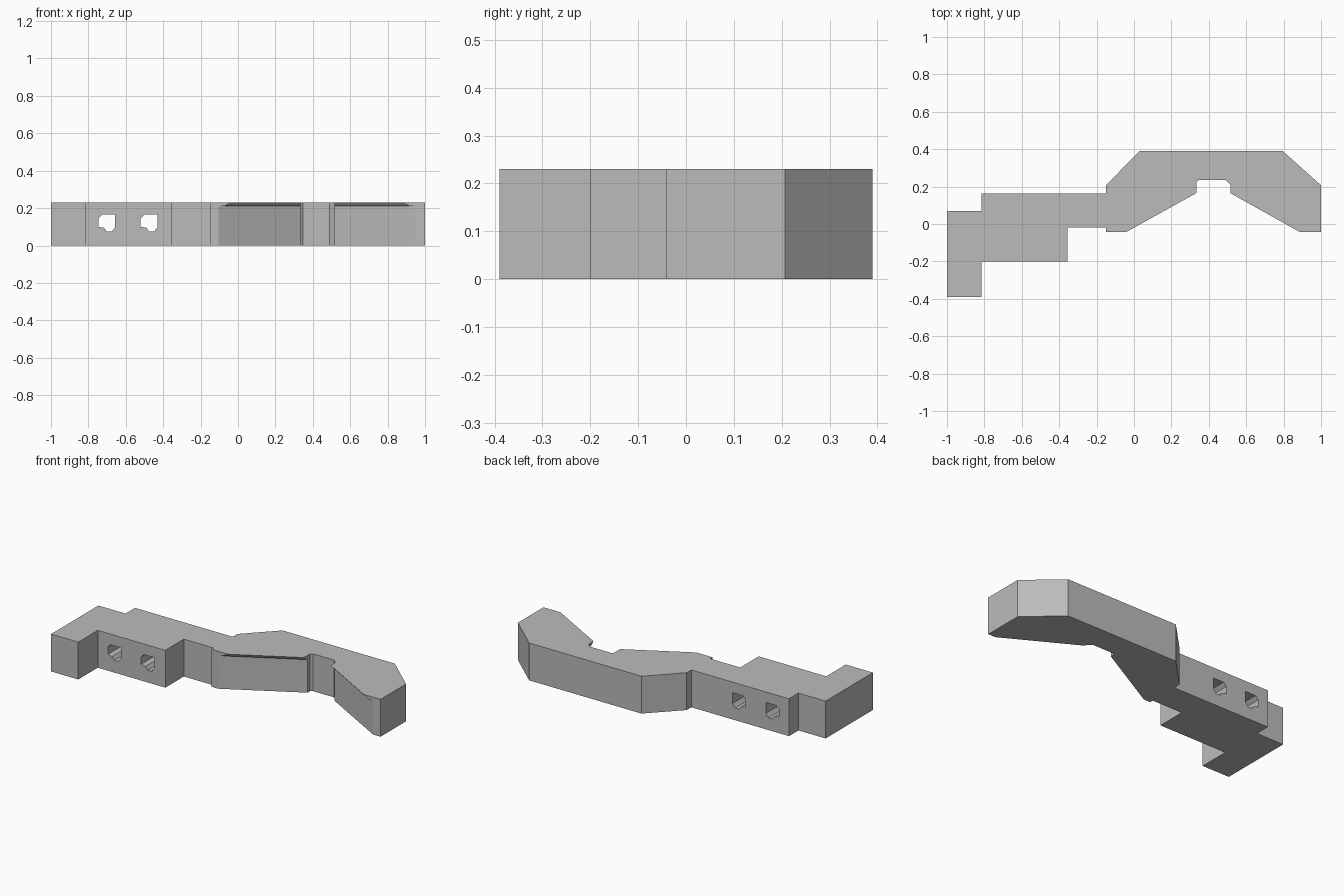
import bpy
import bmesh

cube = bpy.data.objects.get("Cube")
if cube:
    bpy.data.objects.remove(cube, do_unlink=True)

grey = bpy.data.materials.new("plain grey")
grey.use_nodes = True
colour = (0.5, 0.5, 0.5, 1)
grey.diffuse_color = colour
grey.node_tree.nodes["Principled BSDF"].inputs["Base Color"].default_value = colour

HEIGHT = 0.23
SLOPE = 0.555


def outline(undercut):
    """Plan of the bracket; undercut slides the two jaw faces back."""
    rise = undercut * SLOPE
    arm_front = [(-1, -.39), (-.815, -.39), (-.815, -.2), (-.355, -.2),
                 (-.355, -.02), (-.15, -.02), (-.15, -.042)]
    jaw = [(-.04 - undercut, -.042), (.333, .165 + rise), (.333, .225),
           (.347, .235), (.49, .235), (.515, .21), (.515, .165 + rise),
           (.885 + undercut, -.042)]
    back = [(1, -.042), (1, .207), (.795, .39), (.03, .39), (-.15, .207),
            (-.15, .162), (-.815, .162), (-.815, .07), (-1, .07)]
    return arm_front + jaw + back


def loft(name, rings):
    """Skin a closed solid through equal rings of 3D points."""
    bm = bmesh.new()
    loops = [[bm.verts.new(p) for p in ring] for ring in rings]
    n = len(loops[0])
    for low, high in zip(loops, loops[1:]):
        for i in range(n):
            j = (i + 1) % n
            bm.faces.new((low[i], low[j], high[j], high[i]))
    bm.faces.new(loops[0][::-1])
    bm.faces.new(loops[-1])
    bmesh.ops.remove_doubles(bm, verts=bm.verts[:], dist=0.0005)
    bmesh.ops.dissolve_limit(bm, angle_limit=0.005, verts=bm.verts[:], edges=bm.edges[:])
    bmesh.ops.recalc_face_normals(bm, faces=bm.faces[:])
    mesh = bpy.data.meshes.new(name)
    bm.to_mesh(mesh)
    bm.free()
    mesh.materials.append(grey)
    obj = bpy.data.objects.new(name, mesh)
    bpy.context.collection.objects.link(obj)
    return obj


# Bracket body, with a thin overhanging lip along the top of the jaw
levels = [(0, .065), (.21, .065), (.21, .035), (HEIGHT, 0)]
body = loft("jaw_bracket", [[(x, y, z) for x, y in outline(cut)] for z, cut in levels])

# Two bolt holes running front to back through the arm
hole = [(-.045, -.02), (-.015, -.025), (0, -.045), (.027, -.045),
        (.045, -.022), (.045, .045), (-.025, .045), (-.045, .025)]
for number, centre in enumerate((-.702, -.475)):
    cutter = loft(f"bolt_hole_cutter_{number + 1}",
                  [[(centre + x, y, .12 + z) for x, z in hole] for y in (-.3, .3)])
    cutter.hide_render = True
    cutter.hide_viewport = True
    cutter.display_type = 'WIRE'
    cut = body.modifiers.new("bolt hole", 'BOOLEAN')
    cut.operation = 'DIFFERENCE'
    cut.solver = 'EXACT'
    cut.object = cutter

# Bake the holes into the body and drop the cutters
bpy.context.view_layer.update()
graph = bpy.context.evaluated_depsgraph_get()
baked = bpy.data.meshes.new_from_object(body.evaluated_get(graph))
cutters = [m.object for m in body.modifiers]
body.modifiers.clear()
body.data = baked
for cutter in cutters:
    bpy.data.objects.remove(cutter, do_unlink=True)
